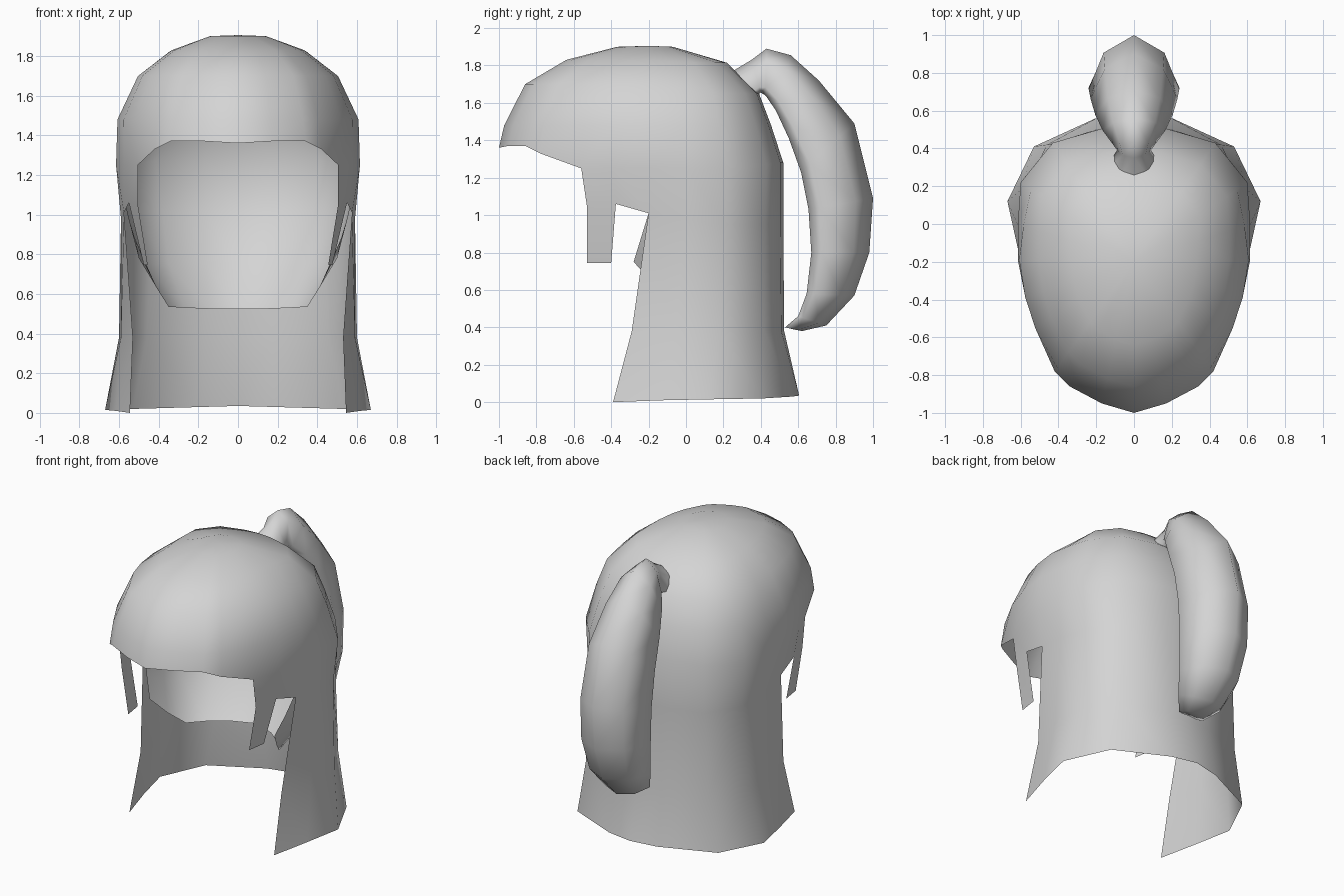
import bpy, bmesh

if "Cube" in bpy.data.objects:
    bpy.data.objects.remove(bpy.data.objects["Cube"])

hair = bpy.data.materials.new("hair_grey")
hair.diffuse_color = (0.66, 0.66, 0.66, 1)
hair.use_nodes = True
hair.node_tree.nodes["Principled BSDF"].inputs["Base Color"].default_value = hair.diffuse_color


def finish(name, bm, flip=False):
    """Turn a half mesh (x >= 0) into a mirrored smooth object."""
    bmesh.ops.remove_doubles(bm, verts=bm.verts, dist=0.0005)
    bmesh.ops.recalc_face_normals(bm, faces=bm.faces)
    top = max(bm.faces, key=lambda f: f.calc_center_median().z)
    if (top.normal.z < 0) != flip:
        bmesh.ops.reverse_faces(bm, faces=bm.faces)
    me = bpy.data.meshes.new(name)
    bm.to_mesh(me)
    bm.free()
    me.materials.append(hair)
    for p in me.polygons:
        p.use_smooth = True
    ob = bpy.data.objects.new(name, me)
    bpy.context.collection.objects.link(ob)
    m = ob.modifiers.new("mirror", "MIRROR")
    m.merge_threshold = 0.002
    return ob


def strip(bm, rows):
    """Quads between successive rows of equal length."""
    vs = [[bm.verts.new(p) for p in r] for r in rows]
    for a, b in zip(vs, vs[1:]):
        for i in range(len(a) - 1):
            bm.faces.new((a[i], a[i + 1], b[i + 1], b[i]))


# Rim of the cap, from the middle of the fringe round to the middle of the back
RIM = [(0, -1, 1.36), (.17, -.95, 1.37), (.34, -.86, 1.37), (.42, -.78, 1.33),
       (.505, -.56, 1.25), (.575, -.39, 1.25), (.615, -.19, 1.25), (.615, 0, 1.25),
       (.6, .22, 1.25), (.43, .43, 1.27), (.17, .505, 1.28), (0, .52, 1.28)]
# Dome levels: outline scale at the front, side and back, height at front and back
DOME = [(.965, .99, .91, 1.48, 1.48), (.825, .82, .82, 1.7, 1.65),
        (.55, .54, .58, 1.83, 1.815), (.21, .23, .18, 1.9, 1.9),
        (0, 0, 0, 1.905, 1.905)]
APEX_Y = -.2
TEMPLE_BULGE = {4: 1.06, 5: 1.02}


def dome(size=1, drop=0):
    rows = [[(x * size, APEX_Y + (y - APEX_Y) * size, z) for x, y, z in RIM]]
    for front, side, back, zf, zb in DOME:
        row = []
        for i, (x, y, _) in enumerate(RIM):
            behind = y > APEX_Y
            t = min(1, abs(y - APEX_Y) / (.42 if behind else .65))
            end, z = (back, zf + (zb - zf) * t) if behind else (front, zf)
            s = (side + (end - side) * t) * size
            row.append((x * s * TEMPLE_BULGE.get(i, 1),
                        APEX_Y + (y - APEX_Y) * s, z - drop))
        rows.append(row)
    return rows


# Outer hair: cap, temples, sideburn and long back curtain
bm = bmesh.new()
strip(bm, dome())
TEMPLE = [(.505, -.53, 1.05), (.55, -.375, 1.06), (.575, -.2, 1.01), (.59, 0, .98),
          (.57, .21, .95), (.435, .425, .95), (.17, .505, .95), (0, .52, .95)]
strip(bm, [RIM[4:], TEMPLE])
strip(bm, [TEMPLE[:2], [(.455, -.53, .745), (.475, -.4, .745)]])
CURTAIN = [(.53, -.29, .38), (.59, -.06, .38), (.6, .18, .38),
           (.46, .42, .38), (.17, .51, .38), (0, .525, .38)]
HEM = [(.545, -.39, 0), (.615, -.13, .01), (.67, .12, .015),
       (.53, .41, .02), (.18, .57, .03), (0, .605, .035)]
strip(bm, [TEMPLE[2:], CURTAIN, HEM])
finish("outer_hair", bm)

# Inner hair lining, tucking in towards the nape
bm = bmesh.new()
inner = dome(.965, .035)
inner[0][:6] = RIM[:6]
strip(bm, inner)
strip(bm, [inner[0][6:],
           [(.56, -.2, 1.01), (.56, 0, 1.01), (.53, .2, 1.01),
            (.38, .37, 1.01), (.16, .45, 1.01), (0, .47, 1.01)],
           [(.52, -.24, .88), (.5, -.08, .78), (.47, .08, .75),
            (.35, .25, .75), (.16, .34, .75), (0, .37, .75)],
           [(.47, -.28, .75), (.41, -.17, .63), (.35, -.06, .535),
            (.27, .04, .53), (.15, .14, .525), (0, .2, .525)]])
finish("hair_lining", bm, flip=True)

# Ponytail: inner (y, z), outer (y, z), half width of each ring
TAIL = [(.32, 1.60, .2, 1.74, .14), (.40, 1.655, .35, 1.83, .09),
        (.425, 1.64, .43, 1.89, .115), (.48, 1.56, .56, 1.855, .165),
        (.55, 1.41, .71, 1.72, .205), (.615, 1.23, .9, 1.49, .23),
        (.655, 1.03, 1.0, 1.09, .24), (.67, .8, .98, .8, .24),
        (.645, .58, .9, .57, .215), (.6, .46, .75, .41, .165),
        (.53, .40, .62, .38, .095), (.57, .39, .57, .39, 0)]
# Half cross-section: share of width, share of depth
SECTION = [(0, .08), (.6, 0), (1, .17), (.67, .73), (0, 1)]
bm = bmesh.new()
strip(bm, [[(w * u, iy + (oy - iy) * v, iz + (oz - iz) * v) for u, v in SECTION]
           for iy, iz, oy, oz, w in TAIL])
finish("ponytail", bm)
